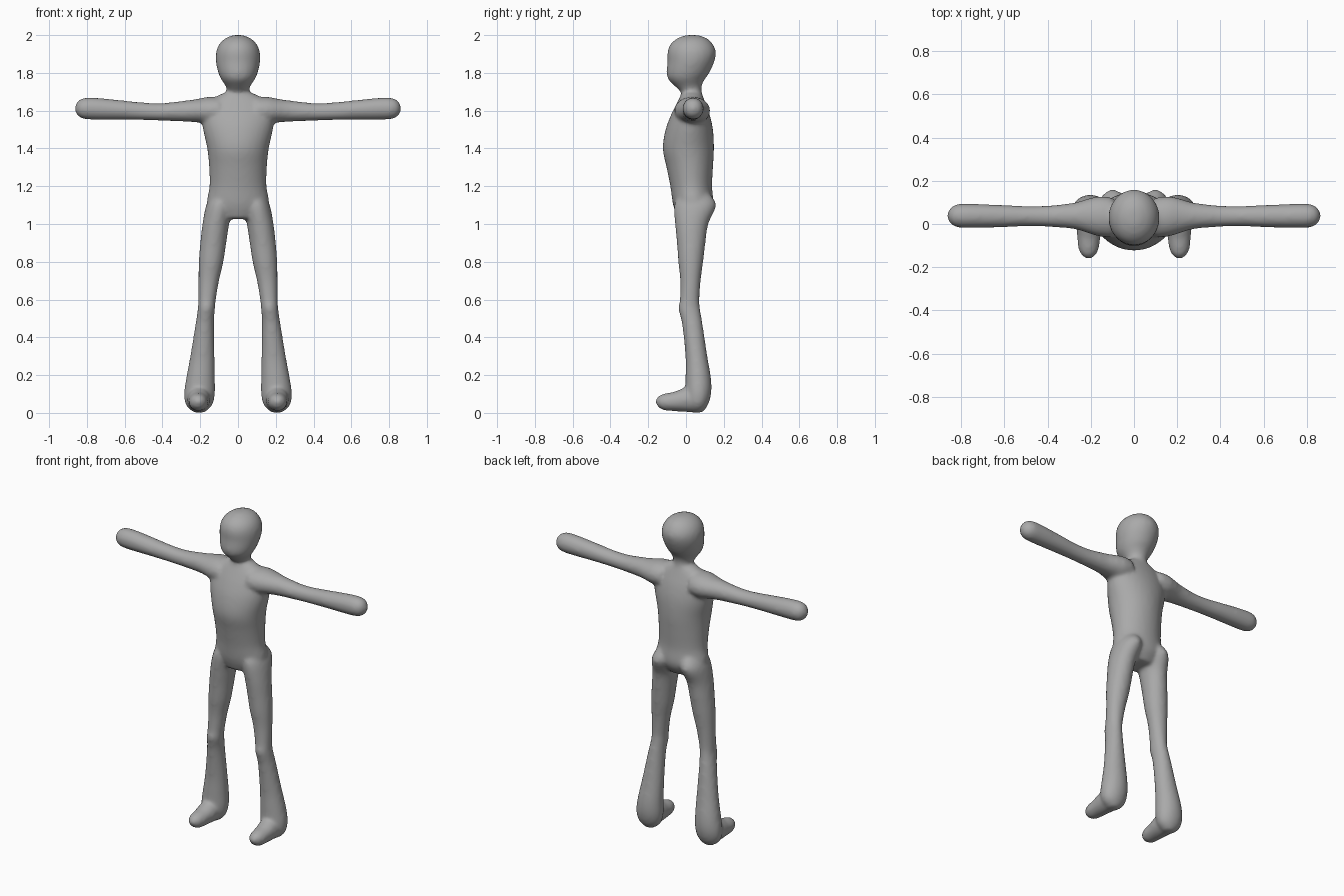
import bpy, bmesh, math
from mathutils import Vector

grey = bpy.data.materials.new("plain grey")
grey.diffuse_color = (0.4, 0.4, 0.4, 1)


def spline(rows, steps=4):
    """Catmull-Rom refinement of cross-section rows."""
    out = []
    for i in range(len(rows) - 1):
        p0, p1 = rows[max(i - 1, 0)], rows[i]
        p2, p3 = rows[i + 1], rows[min(i + 2, len(rows) - 1)]
        for k in range(steps):
            t = k / steps
            out.append([0.5 * (2 * b + (c - a) * t + (2 * a - 5 * b + 4 * c - d) * t * t
                               + (3 * b - a - 3 * c + d) * t ** 3)
                        for a, b, c, d in zip(p0, p1, p2, p3)])
    out.append(rows[-1])
    return out


def loft(bm, rows, axis, side=1, n=32):
    """Closed tube; row = position on axis, then min/max on the two other axes."""
    ua, va = [a for a in range(3) if a != axis]
    rings = []
    for p, u0, u1, v0, v1 in spline(rows):
        ring = []
        for i in range(n):
            a = 2 * math.pi * i / n
            co = Vector((0, 0, 0))
            co[axis] = p
            co[ua] = (u0 + u1) / 2 + (u1 - u0) / 2 * math.cos(a)
            co[va] = (v0 + v1) / 2 + (v1 - v0) / 2 * math.sin(a)
            co.x *= side
            ring.append(bm.verts.new(co))
        rings.append(ring)
    faces = [bm.faces.new(rings[0]), bm.faces.new(rings[-1])]
    for r, s in zip(rings, rings[1:]):
        for i in range(n):
            j = (i + 1) % n
            faces.append(bm.faces.new((r[i], r[j], s[j], s[i])))
    bmesh.ops.recalc_face_normals(bm, faces=faces)


# torso, neck and head: z, half width, front y, back y
trunk = [
    (1.03, .10, -.04, .10), (1.10, .16, -.065, .14), (1.20, .148, -.08, .135),
    (1.30, .15, -.10, .14), (1.40, .16, -.12, .145), (1.50, .182, -.105, .14),
    (1.58, .19, -.075, .122), (1.64, .165, -.045, .10), (1.68, .10, -.025, .085),
    (1.70, .057, -.025, .08), (1.73, .062, -.055, .08), (1.765, .085, -.09, .095),
    (1.80, .101, -.10, .12), (1.86, .114, -.095, .147), (1.91, .113, -.095, .156),
    (1.95, .097, -.08, .14), (1.98, .066, -.045, .11), (1.997, .025, 0, .065)]
# leg: z, inner x, outer x, front y, back y
leg = [
    (1.16, .04, .13, -.03, .12), (1.10, .03, .165, -.06, .157), (1.0, .05, .185, -.055, .115),
    (.9, .065, .197, -.045, .10), (.8, .08, .205, -.038, .088), (.7, .103, .207, -.028, .075),
    (.6, .12, .208, -.03, .068), (.55, .125, .21, -.037, .072), (.47, .13, .222, -.018, .085),
    (.3, .127, .25, 0, .11), (.18, .125, .272, 0, .13), (.1, .125, .283, 0, .13),
    (.04, .14, .272, .01, .112), (.004, .18, .23, .035, .085)]
# foot: y, inner x, outer x, bottom z, top z
foot = [
    (.06, .15, .265, .005, .13), (0, .15, .265, .008, .132), (-.06, .158, .26, .012, .11),
    (-.11, .165, .255, .015, .10), (-.14, .178, .242, .028, .09), (-.158, .20, .222, .05, .07)]
# arm: x, front y, back y, bottom z, top z
arm = [
    (.10, -.06, .12, 1.53, 1.67), (.16, -.055, .125, 1.53, 1.67), (.21, -.04, .115, 1.54, 1.66),
    (.28, -.02, .095, 1.545, 1.65), (.40, -.01, .082, 1.55, 1.637), (.50, -.008, .08, 1.553, 1.64),
    (.60, -.012, .085, 1.555, 1.65), (.75, -.015, .09, 1.555, 1.665), (.82, -.012, .088, 1.56, 1.663),
    (.85, .008, .068, 1.58, 1.643), (.86, .03, .048, 1.60, 1.62)]

bm = bmesh.new()
loft(bm, [(z, -w, w, f, b) for z, w, f, b in trunk], 2)
for side in (-1, 1):
    loft(bm, leg, 2, side)
    loft(bm, foot, 1, side)
    loft(bm, arm, 0, side)
mesh = bpy.data.meshes.new("body")
bm.to_mesh(mesh)
bm.free()
mesh.materials.append(grey)
body = bpy.data.objects.new("body", mesh)
bpy.context.collection.objects.link(body)

# fuse the limbs into one soft skin
fuse = body.modifiers.new("fuse", 'REMESH')
fuse.mode = 'VOXEL'
fuse.voxel_size = 0.011
fuse.use_smooth_shade = True
soft = body.modifiers.new("soften", 'SMOOTH')
soft.factor = 0.5
soft.iterations = 8
swell = body.modifiers.new("swell", 'DISPLACE')
swell.strength = 0.003
swell.mid_level = 0
